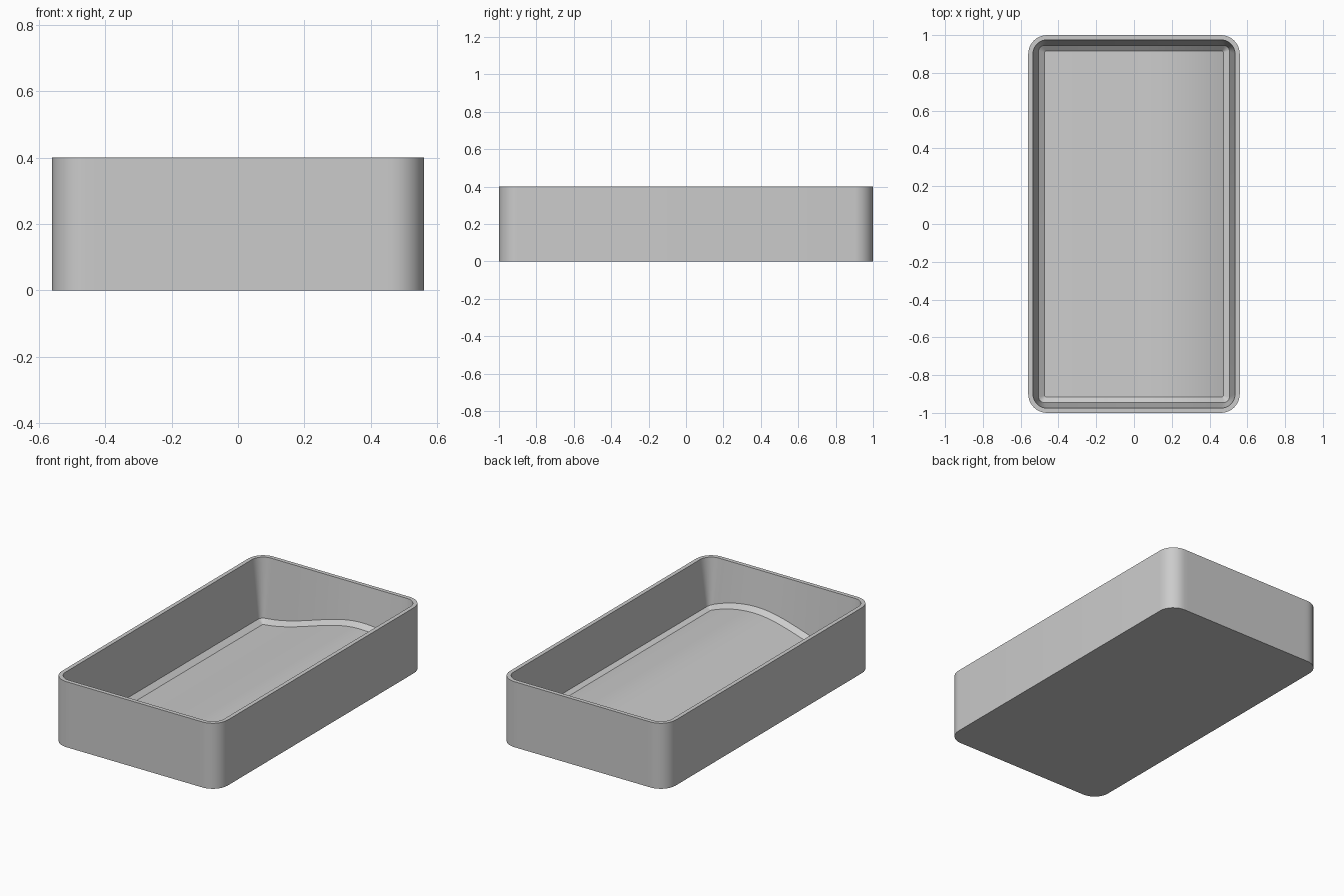
import bpy
import bmesh
import math

cube = bpy.data.objects.get("Cube")
if cube:
    bpy.data.objects.remove(cube, do_unlink=True)

HEIGHT = 0.4
ARC = 8       # segments in each rounded corner
SPAN = 32     # segments across each short side


def swell(x):
    """Height of the raised floor's edge across the width."""
    crest = 0.18
    if x < crest:
        t = max(0.0, (x + 0.55) / (crest + 0.55)) ** 1.1
        return 0.037 + 0.15 * t * t * (3 - 2 * t)
    return 0.187 - 0.71 * (x - crest) ** 2


def half_outline(width, length, radius):
    """Right-to-left outline of the back half of a rounded rectangle."""
    right = []
    for i in range(ARC + 1):
        a = math.pi / 2 * i / ARC
        right.append((width - radius + radius * math.cos(a),
                      length - radius + radius * math.sin(a)))
    inner = width - radius
    middle = [(inner - 2 * inner * i / SPAN, length) for i in range(1, SPAN)]
    left = [(-x, y) for x, y in reversed(right)]
    return right + middle + left


def ring(bm, width, length, radius, height):
    """Closed loop of vertices; height is a function of x."""
    half = half_outline(width, length, radius)
    loop = half + [(x, -y) for x, y in reversed(half)]
    return [bm.verts.new((x, y, height(x))) for x, y in loop]


bm = bmesh.new()

# Outer wall, rim, tapered inner wall and sloped border of the floor
rings = [
    ring(bm, 0.56, 1.0, 0.10, lambda x: 0.0),
    ring(bm, 0.56, 1.0, 0.10, lambda x: HEIGHT),
    ring(bm, 0.535, 0.975, 0.075, lambda x: HEIGHT),
    ring(bm, 0.505, 0.945, 0.03, swell),
    ring(bm, 0.473, 0.915, 0.006, lambda x: swell(x) - 0.025),
]
count = len(rings[0])
for low, high in zip(rings, rings[1:]):
    for i in range(count):
        j = (i + 1) % count
        bm.faces.new((low[i], low[j], high[j], high[i]))

# Flat underside
bm.faces.new(list(reversed(rings[0])))

# Curved floor in lengthwise strips
floor = rings[-1]
for i in range(count // 2 - 1):
    bm.faces.new((floor[i], floor[i + 1], floor[-2 - i], floor[-1 - i]))

bmesh.ops.recalc_face_normals(bm, faces=bm.faces)
mesh = bpy.data.meshes.new("tray")
bm.to_mesh(mesh)
bm.free()

# Plain grey material
grey = bpy.data.materials.new("grey")
grey.use_nodes = True
colour = (0.6, 0.6, 0.6, 1.0)
grey.diffuse_color = colour
grey.node_tree.nodes["Principled BSDF"].inputs["Base Color"].default_value = colour
mesh.materials.append(grey)

tray = bpy.data.objects.new("tray", mesh)
bpy.context.collection.objects.link(tray)
bpy.context.view_layer.objects.active = tray
tray.select_set(True)
bpy.ops.object.shade_smooth_by_angle(angle=math.radians(30))
